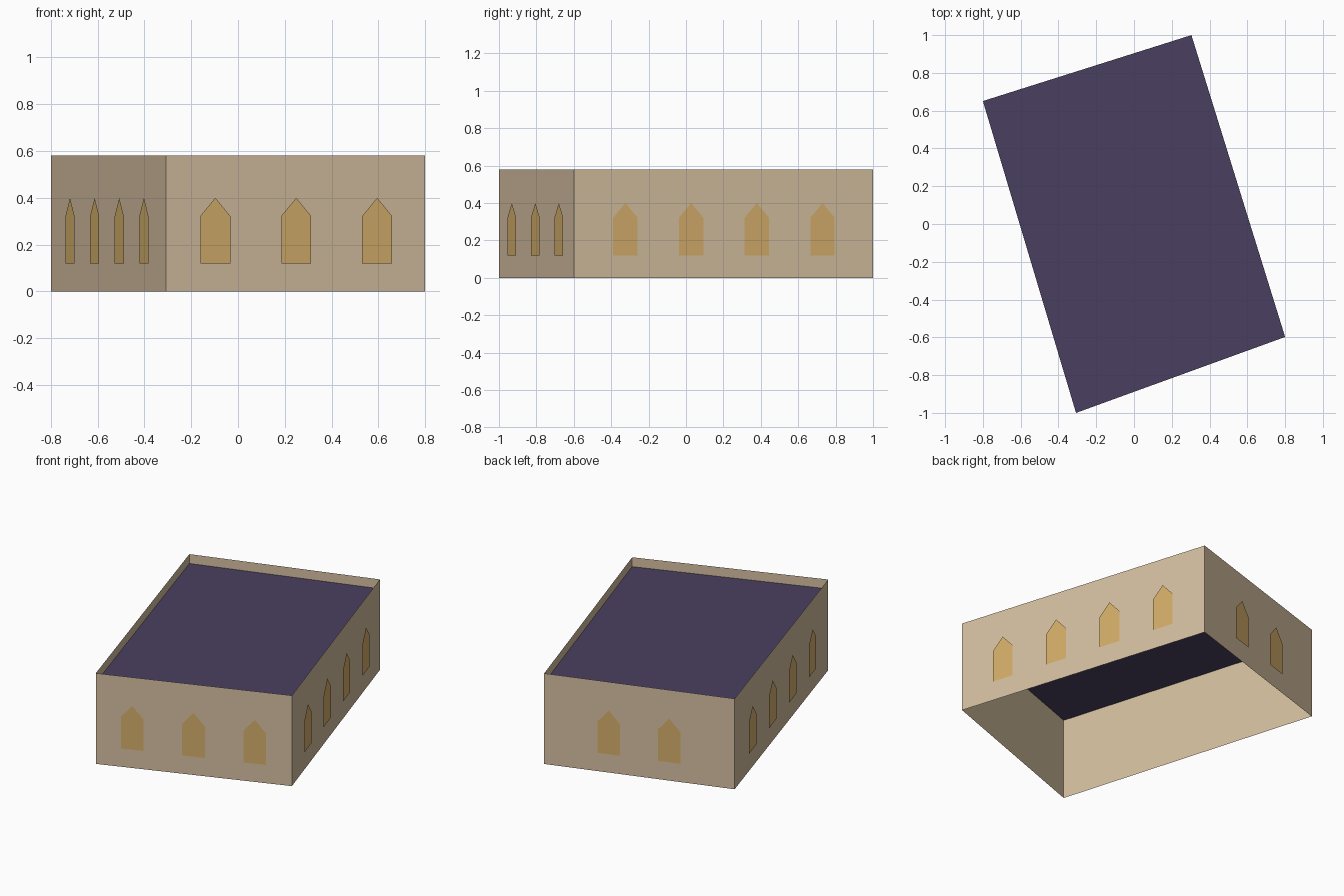
import bpy
from mathutils import Vector

cube = bpy.data.objects.get("Cube")
if cube:
    bpy.data.objects.remove(cube, do_unlink=True)


def make_material(name, hex_code):
    def linear(c):
        return c / 12.92 if c <= 0.04045 else ((c + 0.055) / 1.055) ** 2.4
    rgb = [linear(v / 255) for v in bytes.fromhex(hex_code)]
    mat = bpy.data.materials.new(name)
    mat.use_nodes = True
    mat.diffuse_color = (*rgb, 1)
    bsdf = mat.node_tree.nodes["Principled BSDF"]
    bsdf.inputs["Base Color"].default_value = (*rgb, 1)
    bsdf.inputs["Roughness"].default_value = 0.9
    return mat


def make_object(name, verts, faces, mat):
    mesh = bpy.data.meshes.new(name)
    mesh.from_pydata(verts, [], faces)
    mesh.materials.append(mat)
    obj = bpy.data.objects.new(name, mesh)
    bpy.context.collection.objects.link(obj)
    return obj


stone = make_material("tan_stone", "D4BFA0")
amber = make_material("amber_glass", "D4AE6A")
slate = make_material("purple_roof", "4A4060")

WALL_TOP, ROOF_Z = 0.58, 0.52
WINDOW_SPACING, WINDOW_OFFSET = 0.368, 0.007

# Footprint corners, counter-clockwise from the frontmost one
corners = [Vector(c) for c in ((-0.307, -1, 0), (0.8, -0.598, 0),
                               (0.304, 1, 0), (-0.8, 0.651, 0))]
sides = [("front", 3), ("left", 4), ("back", 2), ("right", 4)]

# Pointed window outline: distance along the wall, height
window_profile = [(-0.068, 0.12), (0.068, 0.12), (0.068, 0.322),
                  (0, 0.4), (-0.068, 0.322)]

# Thin walls, each with an evenly spaced row of windows
up = Vector((0, 0, 1))
for i, (side, count) in enumerate(sides):
    start, end = corners[i], corners[(i + 1) % 4]
    rise = up * WALL_TOP
    make_object(f"{side}_wall", [start, end, end + rise, start + rise],
                [(0, 1, 2, 3)], stone)
    along = (end - start).normalized()
    outward = along.cross(up)
    for n in range(count):
        shift = (n - (count - 1) / 2) * WINDOW_SPACING
        centre = (start + end) / 2 + along * shift + outward * WINDOW_OFFSET
        outline = [centre + along * u + up * z for u, z in window_profile]
        make_object(f"{side}_window_{n + 1}", outline,
                    [tuple(range(len(outline)))], amber)

# Flat roof sunk just below the wall tops
make_object("flat_roof", [c + up * ROOF_Z for c in corners], [(0, 1, 2, 3)], slate)
